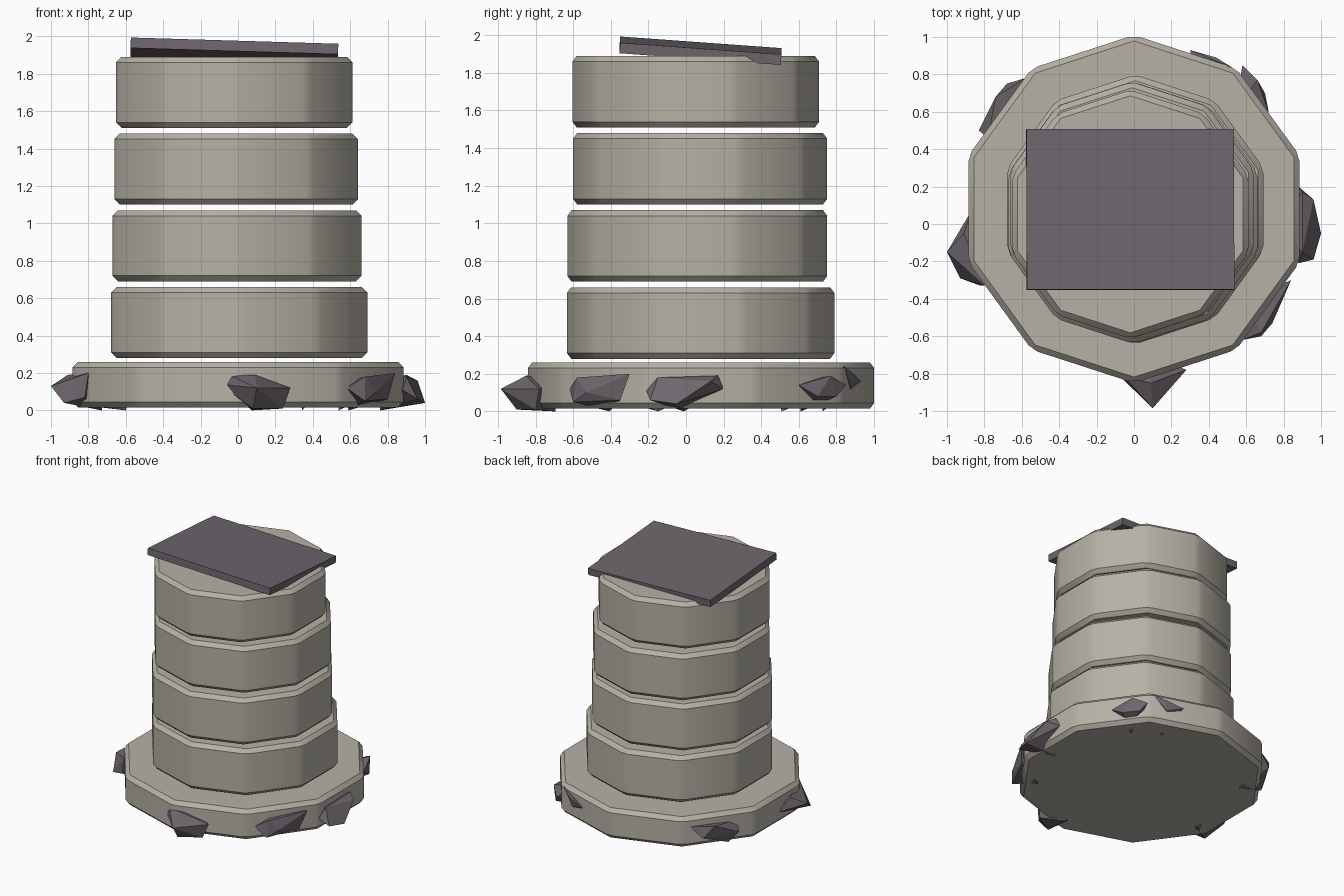
import bpy, bmesh, math
from mathutils import Vector

if "Cube" in bpy.data.objects:
    bpy.data.objects.remove(bpy.data.objects["Cube"])


def material(name, rgb):
    m = bpy.data.materials.new(name)
    m.diffuse_color = (*rgb, 1)
    m.use_nodes = True
    m.node_tree.nodes["Principled BSDF"].inputs["Base Color"].default_value = m.diffuse_color
    return m


STONE = material("pale_stone", (0.47, 0.44, 0.38))
SLATE = material("dark_slate", (0.155, 0.133, 0.152))


def add_object(name, bm, mat):
    bmesh.ops.recalc_face_normals(bm, faces=bm.faces)
    mesh = bpy.data.meshes.new(name)
    bm.to_mesh(mesh)
    bm.free()
    mesh.materials.append(mat)
    ob = bpy.data.objects.new(name, mesh)
    bpy.context.collection.objects.link(ob)
    return ob


def drum(name, x, y, z0, z1, radius, bevel=0.03):
    """Ten-sided stone disc with a point on the y axis and chamfered edges."""
    bm = bmesh.new()
    bmesh.ops.create_cone(bm, cap_ends=True, segments=10,
                          radius1=radius, radius2=radius, depth=z1 - z0)
    # put one corner on +y
    top = max(bm.verts, key=lambda v: v.co.y).co
    turn = math.pi / 2 - math.atan2(top.y, top.x)
    for v in bm.verts:
        a = math.atan2(v.co.y, v.co.x) + turn
        v.co = Vector((x + radius * math.cos(a), y + radius * math.sin(a),
                       v.co.z + (z0 + z1) / 2))
    bmesh.ops.bevel(bm, geom=list(bm.edges), offset=bevel, segments=1,
                    affect='EDGES', profile=0.5)
    ob = add_object(name, bm, STONE)
    bpy.ops.object.select_all(action='DESELECT')
    ob.select_set(True)
    bpy.context.view_layer.objects.active = ob
    bpy.ops.object.shade_smooth_by_angle(angle=math.radians(30))


def rock(name, points):
    """Faceted stone: hull of its outer corners and two buried inner corners."""
    bm = bmesh.new()
    corners = [Vector(p) for p in points]
    mid = sum(corners, Vector()) / len(corners)
    corners += [Vector((mid.x * 0.82, mid.y * 0.82, z)) for z in (0.0, 0.16)]
    for c in corners:
        bm.verts.new(c)
    hull = bmesh.ops.convex_hull(bm, input=list(bm.verts))
    loose = {g for g in hull["geom_interior"] + hull["geom_unused"]
             if isinstance(g, bmesh.types.BMVert)}
    bmesh.ops.delete(bm, geom=list(loose), context='VERTS')
    add_object(name, bm, SLATE)


# Wide foot and the four stacked column drums
drum("base", 0, 0.08, 0.015, 0.26, 0.93)
drum("column_drum_1", 0.007, 0.078, 0.28, 0.66, 0.72)
drum("column_drum_2", -0.005, 0.06, 0.69, 1.07, 0.70)
drum("column_drum_3", -0.01, 0.075, 1.10, 1.48, 0.685)
drum("column_drum_4", -0.02, 0.052, 1.51, 1.89, 0.665)

# Tilted slab on top
bm = bmesh.new()
bmesh.ops.create_cube(bm, size=1)
bmesh.ops.scale(bm, vec=(1.11, 0.86, 0.056), verts=bm.verts)
slab = add_object("top_slab", bm, SLATE)
slab.location = (-0.02, 0.077, 1.918)
slab.rotation_euler = (-0.072, 0.03, 0)

# Rocks around the foot
rock("front_rock", [(-.10, -.79, .14), (-.05, -.82, .19), (.09, -.85, .19),
                    (.28, -.78, .12), (.24, -.80, .01), (.10, -.985, .12),
                    (.08, -.90, .01)])
rock("right_rock", [(.88, -.21, .11), (.96, -.19, .06), (1.0, -.05, .04),
                    (.96, .13, .16), (.88, .20, .12), (.90, .17, .19),
                    (.90, -.15, .18)])
rock("front_right_rock", [(.58, -.62, .12), (.68, -.58, .18), (.84, -.30, .20),
                          (.80, -.35, .06), (.68, -.60, .05), (.74, -.53, .10)])
rock("left_rock", [(-.87, .07, .10), (-1.0, -.15, .13), (-.91, -.05, .19),
                   (-.93, -.29, .04), (-.80, -.33, .20), (-.82, -.33, .07)])
rock("back_left_rock", [(-.58, .78, .18), (-.68, .75, .10), (-.74, .68, .19),
                        (-.83, .50, .10), (-.78, .46, .17), (-.77, .55, .02)])
rock("back_right_rock", [(.72, .60, .14), (.66, .77, .19), (.58, .85, .14),
                         (.70, .70, .08), (.62, .80, .08)])
rock("back_rock", [(.30, .93, .16), (.44, .89, .20), (.52, .84, .24),
                   (.42, .88, .12)])
